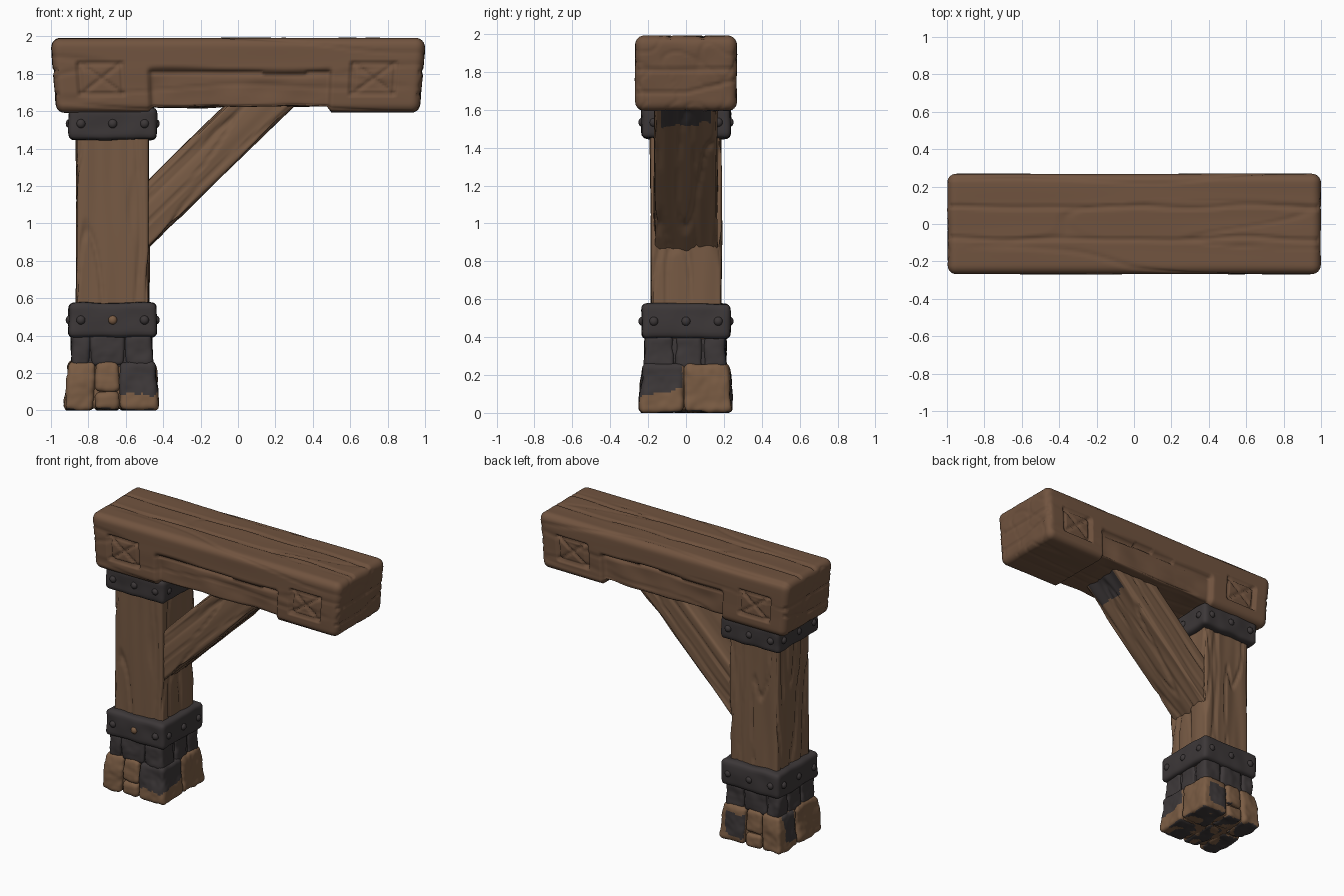
import bpy, bmesh, math
from mathutils import Vector, Matrix, noise

if "Cube" in bpy.data.objects:
    bpy.data.objects.remove(bpy.data.objects["Cube"])


def material(name, rgb):
    m = bpy.data.materials.new(name)
    m.diffuse_color = (*rgb, 1)
    m.use_nodes = True
    m.node_tree.nodes["Principled BSDF"].inputs["Base Color"].default_value = m.diffuse_color
    return m


BEAM_WOOD = material("beam_wood", (0.165, 0.088, 0.050))
POST_WOOD = material("post_wood", (0.185, 0.103, 0.058))
STONE = material("brown_stone", (0.195, 0.107, 0.057))
IRON = material("dark_iron", (0.046, 0.039, 0.040))


def add_object(name, bm, mats, matrix=None):
    bmesh.ops.recalc_face_normals(bm, faces=bm.faces)
    for f in bm.faces:
        f.smooth = True
    me = bpy.data.meshes.new(name)
    bm.to_mesh(me)
    bm.free()
    for m in mats:
        me.materials.append(m)
    ob = bpy.data.objects.new(name, me)
    bpy.context.collection.objects.link(ob)
    if matrix:
        ob.matrix_world = matrix
    return ob


def rough_box(name, lo, hi, r, step, mats, depth, warp=None, paint=None, matrix=None):
    """Finely gridded rounded box, pushed along its normals by depth(p, n)."""
    lo, hi = Vector(lo), Vector(hi)
    cnt = [max(3, round((hi[a] - lo[a]) / step)) for a in range(3)]
    bm, verts = bmesh.new(), {}

    def vert(key):
        if key not in verts:
            p = Vector([lo[a] + (hi[a] - lo[a]) * key[a] / cnt[a] for a in range(3)])
            c = Vector([min(max(p[a], lo[a] + r), hi[a] - r) for a in range(3)])
            n = (p - c).normalized()
            p = c + n * r
            p += n * depth(p, n)
            verts[key] = bm.verts.new(warp(p) if warp else p)
        return verts[key]

    for a in range(3):
        b, c = (a + 1) % 3, (a + 2) % 3
        for side in (0, cnt[a]):
            for i in range(cnt[b]):
                for j in range(cnt[c]):
                    quad = []
                    for di, dj in ((0, 0), (1, 0), (1, 1), (0, 1)):
                        k = [0, 0, 0]
                        k[a], k[b], k[c] = side, i + di, j + dj
                        quad.append(vert(tuple(k)))
                    bm.faces.new(quad)
    bmesh.ops.recalc_face_normals(bm, faces=bm.faces)
    if paint:
        for f in bm.faces:
            f.material_index = int(paint(f.calc_center_median(), f.normal))
    return add_object(name, bm, mats, matrix)


def fbm(p, s):
    return noise.noise(Vector((p.x * s[0], p.y * s[1], p.z * s[2])))


def groove(dist, width, deep):
    return -deep * max(0, 1 - abs(dist) / width)


def grain(p, s, amount):
    """Soft waves plus thin cracks, stretched along the timber."""
    q = p + Vector((3.1, 7.3, 1.7))
    crack = fbm(q, [k * 0.8 for k in s])
    return amount * (fbm(q, s) - 0.5) + groove(crack, 0.08, amount * 1.3)


# Top beam with wider end caps, plank seams and carved crossed panels
def beam_depth(p, n):
    wob = fbm(p, (2.5, 2, 2))
    d = 0.5 * grain(p, (1.2, 9, 9), 0.008)
    mid = min(1, max(0, (p.x + 0.49) / 0.02)) * min(1, max(0, (0.51 - p.x) / 0.02))
    seam = 1.81 + 0.025 * wob
    if p.z < seam and abs(n.x) < 0.5:
        d -= 0.03 * mid
        d += 0.010 * mid * fbm(p, (6, 5, 9))
    if abs(n.y) > 0.6:
        d += mid * groove(p.z - seam, 0.02, 0.02)
        for xc in (-0.74, 0.735):
            u, v = abs(p.x - xc) / 0.12, abs(p.z - 1.775) / 0.088
            if max(u, v) < 1.04:
                d -= 0.020 if max(u, v) > 0.86 else 0.006
                d += groove(u - v, 0.16, 0.016)
    if n.z > 0.6:
        d += groove(p.y - 0.09 - 0.02 * wob, 0.014, 0.012)
        d += groove(p.y + 0.08 - 0.02 * wob, 0.014, 0.012)
    if abs(n.x) > 0.6:
        d += groove(p.z - 1.815 - 0.01 * wob, 0.014, 0.012)
        d += groove(p.z - 1.69 - 0.25 * max(0, p.y), 0.013, 0.010)
    return d


def beam_warp(p):
    p.x *= 1 - 0.025 * min(1, max(0, (1.93 - p.z) / 0.3))
    return p


rough_box("top_beam", (-1, -0.27, 1.592), (1, 0.27, 1.993), 0.05, 0.0125,
          [BEAM_WOOD], beam_depth, beam_warp)

# Upright post
rough_box("post", (-0.867, -0.19, 0.38), (-0.473, 0.19, 1.66), 0.02, 0.0125,
          [POST_WOOD], lambda p, n: grain(p, (14, 14, 1.3), 0.010))

# Diagonal brace, with a dark stain under its upper end
angle = math.atan2(0.885, 0.91)
LENGTH = math.hypot(0.91, 0.885)


def brace_depth(p, n):
    d = grain(p, (1.3, 14, 14), 0.009)
    if abs(n.y) > 0.6:
        d += groove(p.z - 0.055, 0.014, 0.010)
    return d


rough_box("brace", (0, -0.17, -0.132), (LENGTH, 0.17, 0.132), 0.02, 0.0125,
          [POST_WOOD, IRON], brace_depth,
          paint=lambda c, n: n.z < -0.6 and abs(c.y) < 0.13
          and c.x > LENGTH - 0.21 + 0.05 * fbm(c, (15, 15, 15)),
          matrix=Matrix.Translation((-0.66, 0, 0.875)) @ Matrix.Rotation(-angle, 4, 'Y'))


# Iron bands with rivets
def band(name, z0, z1):
    rough_box(name, (-0.907, -0.235, z0), (-0.433, 0.235, z1), 0.03, 0.018, [IRON],
              lambda p, n: 0.008 * (fbm(p, (9, 9, 9)) - 0.2))
    bm = bmesh.new()
    for k in range(4):
        turn = Matrix.Rotation(k * math.pi / 2, 4, 'Z')
        for off in (-0.17, 0, 0.17):
            m = (Matrix.Translation((-0.67, 0, (z0 + z1) / 2)) @ turn
                 @ Matrix.Translation((off, -0.232, 0)) @ Matrix.Diagonal((1, 0.8, 1, 1)))
            made = bmesh.ops.create_uvsphere(bm, u_segments=12, v_segments=8,
                                             radius=0.024, matrix=m)
            brown = k == 0 and off == 0 and z0 < 1
            for f in {f for v in made["verts"] for f in v.link_faces}:
                f.material_index = int(brown)
    add_object(name + "_rivets", bm, [IRON, STONE])


band("lower_band", 0.39, 0.577)
band("upper_band", 1.447, 1.62)


# Stone footing
def stone_depth(p, n):
    return 0.014 * (fbm(p, (10, 10, 10)) - 0.15) + 0.004 * fbm(p, (28, 28, 28))


def flare(p):
    k = 1 - 0.09 * max(0, p.z) / 0.26
    return Vector((-0.675 + (p.x + 0.675) * k, p.y * k, max(0, p.z)))


def stain(c):
    return 0.02 * fbm(c, (18, 18, 18))


def base_paint(c, n):
    if n.z < -0.7:
        return fbm(c, (12, 12, 12)) < 0.15
    front = c.x > -0.635 and c.y < -0.02 and c.z > 0.09 + stain(c) + 0.2 * max(0, c.y + 0.2)
    back = -0.64 < c.x < -0.48 and c.y > 0.15 and n.y > 0.4 and 0.05 < c.z + stain(c) < 0.21
    left = n.x < -0.4 and 0.05 < c.y + stain(c) < 0.17 and c.z + stain(c) > 0.06
    return front or back or left


X_CUTS = (-0.93, -0.77, -0.632, -0.42)
Y_CUTS = (0.03, 0.06, -0.01)
for i in range(3):
    for side, y0, y1 in (("front", -0.25, Y_CUTS[i]), ("back", Y_CUTS[i], 0.25)):
        layers = ((0, 0.1), (0.1, 0.262)) if i == 1 else ((0, 0.262),)
        for j, (z0, z1) in enumerate(layers):
            rough_box(f"base_stone_{side}_{i}_{j}", (X_CUTS[i], y0, z0),
                      (X_CUTS[i + 1], y1, z1), 0.03, 0.012, [STONE, IRON],
                      stone_depth, flare, base_paint)
rough_box("base_core", (-0.9, -0.22, 0.01), (-0.45, 0.22, 0.24), 0.02, 0.04,
          [STONE], lambda p, n: 0, flare)

# Dark stone course between footing and band
XC = (-0.89, -0.79, -0.605, -0.455)
YC = (-0.218, -0.06, 0.09, 0.212)
for i in range(3):
    for j in range(3):
        if (i, j) != (1, 1):
            rough_box(f"course_stone_{i}_{j}", (XC[i], YC[j], 0.235),
                      (XC[i + 1], YC[j + 1], 0.41), 0.025, 0.015, [IRON], stone_depth)
rough_box("course_core", (-0.87, -0.198, 0.2), (-0.475, 0.192, 0.42), 0.02, 0.04,
          [IRON], lambda p, n: 0)
